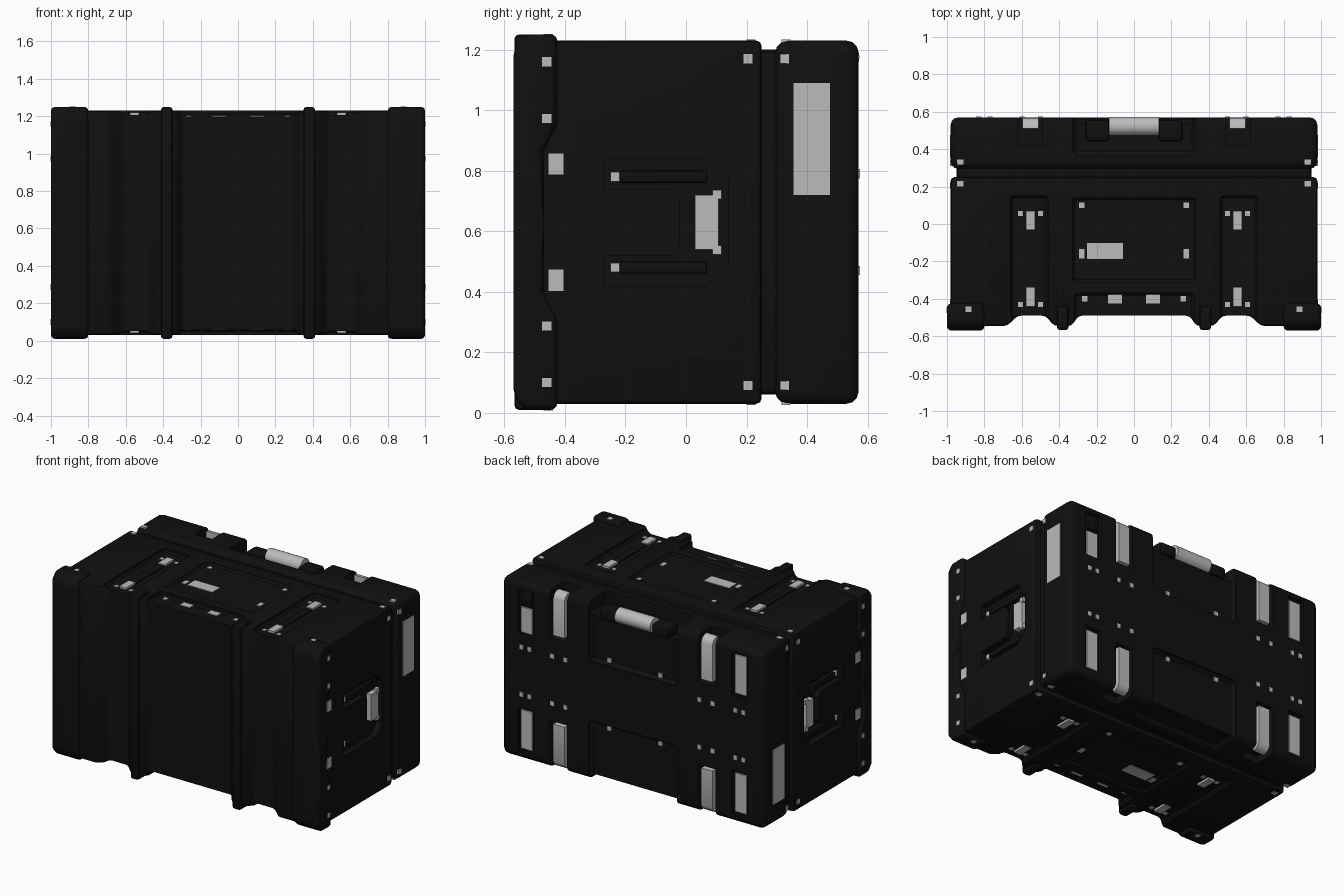
import bpy, bmesh
from mathutils import Vector

if "Cube" in bpy.data.objects:
    bpy.data.objects.remove(bpy.data.objects["Cube"])


def material(name, rgb, rough):
    m = bpy.data.materials.new(name)
    m.use_nodes = True
    col = (*rgb, 1)
    m.diffuse_color = col
    b = m.node_tree.nodes["Principled BSDF"]
    b.inputs["Base Color"].default_value = col
    b.inputs["Roughness"].default_value = rough
    return m


BLACK = material("black_plastic", (0.005, 0.005, 0.005), 0.6)
GREY = material("light_grey", (0.5, 0.5, 0.5), 0.6)
MID = 0.63          # height of the horizontal symmetry plane
cutters = []


def place(axis, p, t):
    """Profile point p at distance t along the axis."""
    return {"x": (t, p[0], p[1]), "y": (p[0], t, p[1]), "z": (p[0], p[1], t)}[axis]


def prism(name, axis, pts, a, b, mat=BLACK, bevel=0, segments=2):
    bm = bmesh.new()
    lo = [bm.verts.new(place(axis, p, a)) for p in pts]
    hi = [bm.verts.new(place(axis, p, b)) for p in pts]
    n = len(pts)
    bm.faces.new(lo)
    bm.faces.new(hi)
    for i in range(n):
        bm.faces.new((lo[i], lo[(i + 1) % n], hi[(i + 1) % n], hi[i]))
    bmesh.ops.recalc_face_normals(bm, faces=bm.faces[:])
    if bevel:
        bmesh.ops.bevel(bm, geom=bm.edges[:], offset=bevel, segments=segments,
                        profile=0.5, affect="EDGES", clamp_overlap=True)
    me = bpy.data.meshes.new(name)
    bm.to_mesh(me)
    bm.free()
    me.materials.append(mat)
    ob = bpy.data.objects.new(name, me)
    bpy.context.collection.objects.link(ob)
    return ob


def rect(u0, u1, v0, v1):
    return [(u0, v0), (u1, v0), (u1, v1), (u0, v1)]


def box(name, x, y, z, mat=BLACK, bevel=0, segments=2):
    return prism(name, "z", rect(*x, *y), *z, mat, bevel, segments)


def cut(x, y, z, bevel=0):
    ob = box("recess_cutter", x, y, z, BLACK, bevel, 1)
    ob.hide_render = True
    cutters.append(ob)


def zs(s, a, b):
    """Heights measured from the middle, up (s=1) or down (s=-1)."""
    return tuple(sorted((MID + s * a, MID + s * b)))


def xs(s, a, b):
    return tuple(sorted((s * a, s * b)))


def plate(name, face, s, u, v, w, h, level):
    """Thin grey plate on the x, y or z side of the case, centred at u, v."""
    base = MID if face == "z" else 0
    a, b = sorted((base + s * (level - 0.02), base + s * (level + 0.004)))
    prism(name, face, rect(u - w / 2, u + w / 2, v - h / 2, v + h / 2), a, b, GREY)


def carve(target):
    bpy.context.view_layer.objects.active = target
    for c in cutters:
        m = target.modifiers.new("recess", "BOOLEAN")
        m.object, m.operation, m.solver = c, "DIFFERENCE", "EXACT"
        bpy.ops.object.modifier_apply(modifier=m.name)


# Main body with valleys and raised bands across the front
half = [(0.98, 0.25), (0.98, -0.545), (0.68, -0.545), (0.62, -0.49), (0.475, -0.49),
        (0.425, -0.545), (0.335, -0.545), (0.295, -0.49)]
outline = half + [(-x, y) for x, y in reversed(half)]
body = prism("body", "z", outline, 0.03, 1.23, BLACK, 0.018, 2)
lid = box("lid", (-0.98, 0.98), (0.295, 0.57), (0.03, 1.23), BLACK, 0.04, 3)
box("lid_seal", (-0.95, 0.95), (0.2, 0.35), (0.06, 1.2), BLACK, 0.03)

# Corner bumpers and front ribs
for s in (-1, 1):
    upper = [(-0.57, 0), (-0.47, 0), (-0.47, 0.24), (-0.425, 0.32), (-0.425, 0.62), (-0.53, 0.62), (-0.57, 0.57)]
    lower = [(y, MID - z) for y, z in reversed(upper[1:])]
    prism("corner_bumper", "x", [(y, MID + z) for y, z in upper[1:]][::-1] + lower[::-1],
          s * 0.8, s * 1.0, BLACK, 0.022, 3)
    box("front_rib", xs(s, 0.35, 0.412), (-0.567, -0.44), (0.01, 1.25), BLACK, 0.015)

# Recesses for the top, bottom and back panels
for s in (-1, 1):
    cut((-0.33, 0.33), (-0.31, 0.14), zs(s, 0.585, 0.7), 0.012)
    cut((-0.32, 0.32), (-0.6, -0.37), zs(s, 0.57, 0.7), 0.012)
    depth = 0.5 if s > 0 else 0.57
    cut((-0.33, 0.33), (0.37, 0.7), zs(s, depth, 0.7), 0.02)
    cut((-0.33, 0.33), (0.54, 0.7), zs(s, 0.2, 0.7), 0.02)
    for t in (-1, 1):
        cut(xs(t, 0.46, 0.66), (-0.5, 0.15), zs(s, 0.575, 0.7), 0.012)
        cut(xs(t, 0.49, 0.62), (0.42, 0.7), zs(s, 0.55, 0.7))
        cut(xs(t, 0.49, 0.62), (0.53, 0.7), zs(s, 0.28, 0.7))
        cut(xs(t, 0.74, 0.86), (0.55, 0.7), zs(s, 0.25, 0.55))

# Horseshoe recess for each side handle
for s in (-1, 1):
    arch = [(-0.27, 0.21), (0.07, 0.21), (0.14, 0.14), (0.14, -0.14), (0.07, -0.21), (-0.27, -0.21),
            (-0.27, -0.11), (-0.05, -0.11), (-0.02, -0.08), (-0.02, 0.08), (-0.05, 0.11), (-0.27, 0.11)]
    c = prism("arch_cutter", "x", [(y, MID + z) for y, z in arch], s * 0.94, s * 1.1)
    c.hide_render = True
    cutters.append(c)
carve(body)
carve(lid)
for c in cutters:
    bpy.data.objects.remove(c)

# Top and bottom fittings
for s in (-1, 1):
    plate("label_plate", "z", s, -0.155, -0.145, 0.19, 0.085, 0.585)
    for t in (-1, 1):
        for y in (0.215, 0.33):
            plate("edge_rivet", "z", s, t * 0.93, y, 0.035, 0.03, 0.6)
        plate("panel_rivet", "z", s, t * 0.28, 0.1, 0.03, 0.03, 0.585)
        plate("panel_clip", "z", s, t * 0.28, -0.16, 0.03, 0.05, 0.585)
        plate("front_rivet", "z", s, t * 0.263, -0.4, 0.03, 0.03, 0.57)
        plate("front_clip", "z", s, t * 0.102, -0.4, 0.075, 0.05, 0.57)
        plate("bumper_rivet", "z", s, t * 0.885, -0.455, 0.03, 0.03, 0.618)
        # Body strap with a grey buckle and two rivets at each end
        x = t * 0.553
        box("strap_bar", (x - 0.025, x + 0.025), (-0.35, -0.03), zs(s, 0.56, 0.582), BLACK)
        for y, rivet_y in ((0.02, 0.055), (-0.39, -0.43)):
            plate("strap_buckle", "z", s, x, y, 0.05, 0.1, 0.585)
            for d in (-0.054, 0.054):
                plate("buckle_rivet", "z", s, x + d, rivet_y, 0.027, 0.027, 0.575)
        # Curved lid strap
        bend = [(0.51, 0.54), (0.51, 0.592), (0.535, 0.59), (0.557, 0.575), (0.568, 0.55),
                (0.568, 0.3), (0.52, 0.3), (0.52, 0.54)]
        prism("lid_strap", "x", [(y, MID + s * z) for y, z in bend], x - 0.042, x + 0.042, GREY)

# Back latches: grey plates, a hinge block and rivets
for s in (-1, 1):
    for t in (-1, 1):
        short = s > 0 and t > 0
        plate("latch_plate", "y", 1, t * 0.8, MID + s * (0.34 if short else 0.4),
              0.085, 0.17 if short else 0.26, 0.556)
        if short:
            box("latch_lever", (0.76, 0.84), (0.54, 0.568), (1.07, 1.17), BLACK, 0.008)
        for x in (0.5, 0.6, 0.77, 0.83):
            plate("latch_rivet", "y", 1, t * x, MID + s * 0.16, 0.027, 0.03, 0.57)
        plate("back_rivet", "y", 1, t * 0.19, MID + s * 0.23, 0.03, 0.03, 0.545)

# Carry handle on the upper back edge
bpy.ops.mesh.primitive_cylinder_add(vertices=24, radius=0.05, depth=0.265,
                                    location=(0, 0.523, 1.175), rotation=(0, 1.5708, 0))
grip = bpy.context.object
grip.name = "handle_grip"
grip.data.materials.append(GREY)
for s in (-1, 1):
    box("handle_arm", xs(s, 0.13, 0.26), (0.44, 0.56), (1.12, 1.2), BLACK, 0.02)

# Side fittings
for s in (-1, 1):
    plate("side_label", "x", s, 0.415, MID + s * 0.275, 0.12, 0.37, 0.98)
    box("side_grip", xs(s, 0.93, 0.975), (0.03, 0.107), (0.54, 0.72), GREY)
    for t in (-1, 1):
        for y, z in ((-0.46, 0.53), (-0.46, 0.343)):
            plate("bumper_rivet", "x", s, y, MID + t * z, 0.03, 0.03, 0.999)
        for y in (0.205, 0.325):
            plate("edge_rivet", "x", s, y, MID + t * 0.54, 0.03, 0.03, 0.98)
        plate("side_clip", "x", s, -0.43, MID + t * 0.192, 0.05, 0.07, 0.98)
        plate("arch_rivet", "x", s, -0.235, MID + t * 0.15, 0.03, 0.03, 0.955)
        plate("grip_rivet", "x", s, 0.102, MID + t * 0.092, 0.03, 0.03, 0.973)
        box("grip_arm", xs(s, 0.93, 0.965), (-0.22, 0.07), zs(t, 0.13, 0.17), BLACK, 0.008)

for ob in bpy.context.scene.objects:
    if ob.type == "MESH":
        bpy.ops.object.select_all(action="DESELECT")
        ob.select_set(True)
        bpy.context.view_layer.objects.active = ob
        bpy.ops.object.shade_smooth_by_angle(angle=0.6)
